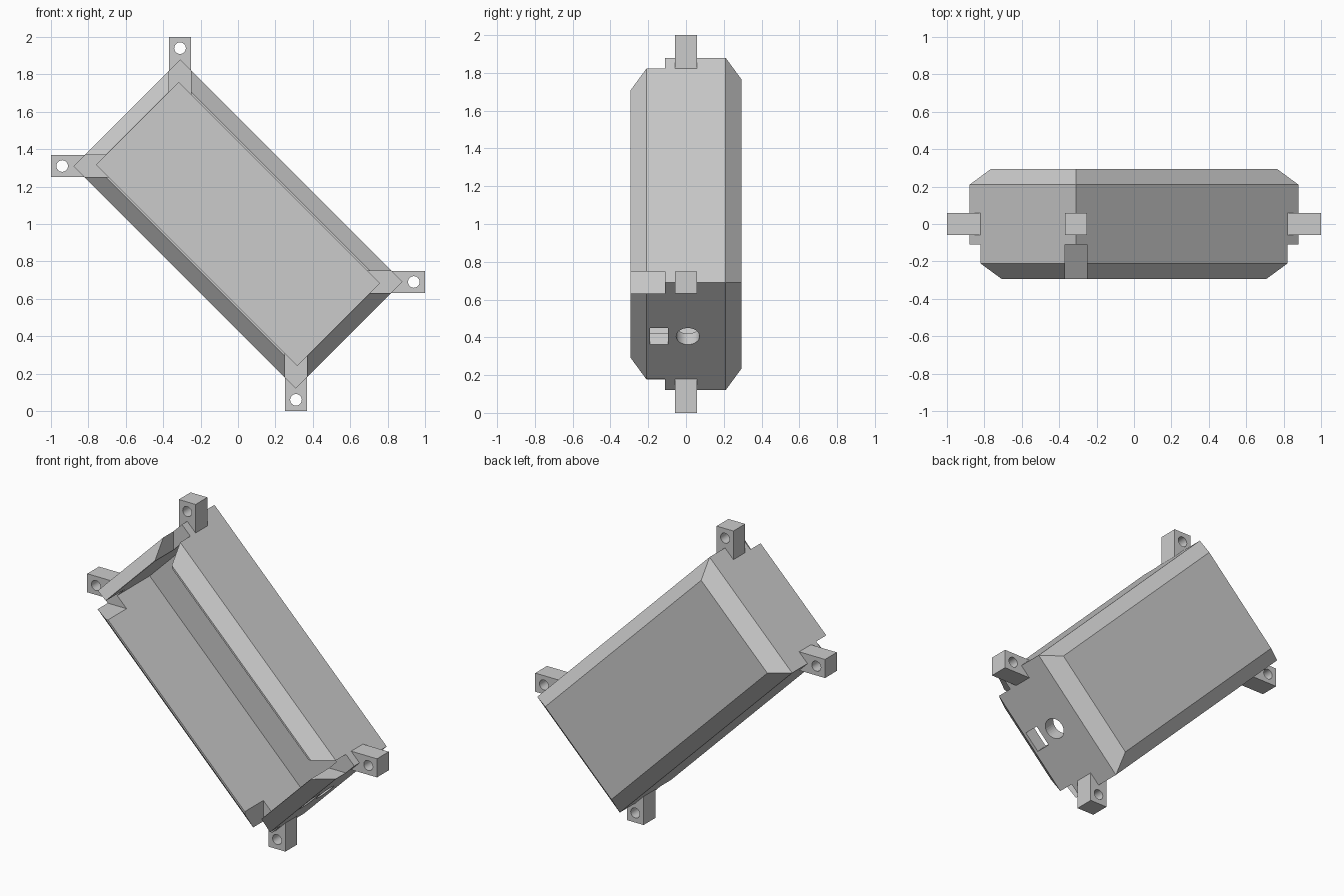
import bpy, bmesh, math
from mathutils import Vector

if "Cube" in bpy.data.objects:
    bpy.data.objects.remove(bpy.data.objects["Cube"])

S = math.sqrt(0.5)
A, B = 0.841, 0.403          # half length and half width of the box
CORNERS = [(-1, -1), (1, -1), (1, 1), (-1, 1)]


def place(p, q, y):
    # tilted frame: p runs down the long side, q across it
    return Vector(((p + q) * S, y, 1.0 + (q - p) * S))


def finish(name, bm):
    bmesh.ops.recalc_face_normals(bm, faces=bm.faces[:])
    me = bpy.data.meshes.new(name)
    bm.to_mesh(me)
    bm.free()
    ob = bpy.data.objects.new(name, me)
    bpy.context.collection.objects.link(ob)
    return ob


def stack(name, rings, p0=0.0):
    # tilted solid from (y, half length, half width) rings
    bm = bmesh.new()
    loops = [[bm.verts.new(place(p0 + s * a, t * b, y)) for s, t in CORNERS]
             for y, a, b in rings]
    for lo, hi in zip(loops, loops[1:]):
        for i in range(4):
            j = (i + 1) % 4
            bm.faces.new((lo[i], lo[j], hi[j], hi[i]))
    bm.faces.new(loops[0])
    bm.faces.new(loops[-1])
    return finish(name, bm)


def box(name, lo, hi):
    bm = bmesh.new()
    bmesh.ops.create_cube(bm, size=1)
    for v in bm.verts:
        v.co = Vector([(l + h) / 2 + c * (h - l) for l, h, c in zip(lo, hi, v.co)])
    return finish(name, bm)


def cylinder(name, centre, axis, radius, depth):
    bm = bmesh.new()
    bmesh.ops.create_cone(bm, cap_ends=True, segments=32, radius1=radius,
                          radius2=radius, depth=depth)
    ob = finish(name, bm)
    rot = Vector((0, 0, 1)).rotation_difference(Vector(axis)).to_matrix().to_4x4()
    rot.translation = centre
    ob.data.transform(rot)
    return ob


def cut(target, cutter):
    cutter.hide_render = True
    m = target.modifiers.new("cut", 'BOOLEAN')
    m.operation = 'DIFFERENCE'
    m.solver = 'EXACT'
    m.object = cutter
    bpy.context.view_layer.objects.active = target
    bpy.ops.object.modifier_apply(modifier=m.name)
    bpy.data.objects.remove(cutter)


# chamfered shell, open at the front
shell = stack("enclosure_shell", [(-0.293, A - 0.08, B - 0.08), (-0.21, A, B),
                                  (0.21, A, B), (0.293, A - 0.08, B - 0.08)])
cut(shell, stack("cavity", [(-0.5, A - 0.082, B - 0.092), (0.21, A - 0.082, B - 0.092)]))

# cable openings in the lower end wall
cut(shell, cylinder("round_port", place(A, 0, 0.01), (S, 0, -S), 0.062, 0.3))
cut(shell, stack("slot_port", [(-0.19, 0.15, 0.062), (-0.095, 0.15, 0.062)], A))

# corner notches and mounting tabs: direction and cross position
W = 0.058
for side, cx, cz, d in [("top", -0.31, 1, (0, 1)), ("bottom", 0.31, 1, (0, -1)),
                        ("left", 0, 1.31, (-1, 0)), ("right", 0, 0.69, (1, 0))]:
    if d[0] == 0:
        cx, cz = cx, 1.0
    dx, dz = d

    def span(r0, r1, y0, y1, name):
        pts = [(cx + dx * r + dz * w, cz + dz * r + dx * w)
               for r in (r0, r1) for w in (-W, W)]
        xs, zs = zip(*pts)
        return box(name, (min(xs), y0, min(zs)), (max(xs), y1, max(zs)))

    cut(shell, span(0.66, 1.1, -0.5, -0.11, "notch"))
    tab = span(0.80, 1.0, -W, W, side + "_mounting_tab")
    cut(tab, cylinder("screw_hole", (cx + dx * 0.94, 0, cz + dz * 0.94),
                      (0, 1, 0), 0.031, 0.5))
    # smooth hole walls only
    bpy.ops.object.select_all(action='DESELECT')
    tab.select_set(True)
    bpy.context.view_layer.objects.active = tab
    bpy.ops.object.shade_smooth_by_angle(angle=math.radians(25))
